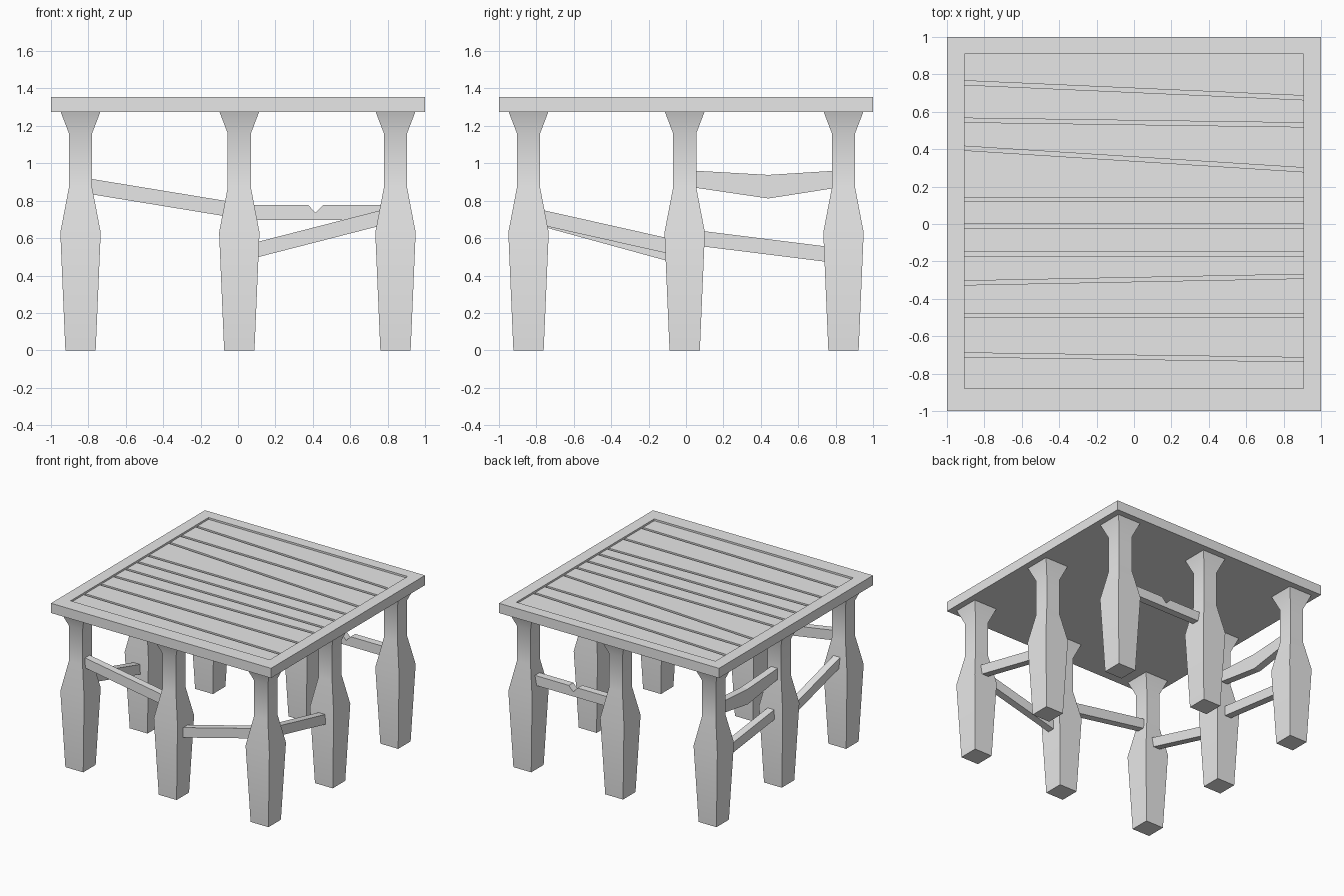
import bpy, bmesh

cube = bpy.data.objects.get("Cube")
if cube:
    bpy.data.objects.remove(cube, do_unlink=True)

grey = bpy.data.materials.new("pale_grey")
grey.use_nodes = True
grey.diffuse_color = (0.8, 0.8, 0.8, 1)
grey.node_tree.nodes["Principled BSDF"].inputs["Base Color"].default_value = (0.8, 0.8, 0.8, 1)


def loft(name, loops, smooth=False):
    """Join loops of points into a closed solid with capped ends."""
    bm = bmesh.new()
    rings = [[bm.verts.new(p) for p in loop] for loop in loops]
    for a, b in zip(rings, rings[1:]):
        for i in range(len(a)):
            j = (i + 1) % len(a)
            bm.faces.new((a[i], a[j], b[j], b[i]))
    bm.faces.new(rings[0])
    bm.faces.new(rings[-1])
    bmesh.ops.recalc_face_normals(bm, faces=bm.faces)
    mesh = bpy.data.meshes.new(name)
    bm.to_mesh(mesh)
    bm.free()
    mesh.materials.append(grey)
    obj = bpy.data.objects.new(name, mesh)
    bpy.context.collection.objects.link(obj)
    if smooth:
        bpy.ops.object.select_all(action='DESELECT')
        obj.select_set(True)
        bpy.context.view_layer.objects.active = obj
        bpy.ops.object.shade_smooth_by_angle()
    return obj


def rect(x0, x1, y0, y1, z):
    return [(x0, y0, z), (x1, y0, z), (x1, y1, z), (x0, y1, z)]


# Tabletop: slab with a raised rim around a shallow tray
BOTTOM, TOP, PLANK_TOP, FLOOR = 1.275, 1.355, 1.34, 1.315
IN_X, FRONT, BACK = 0.905, -0.88, 0.91
loft("tabletop_frame", [
    rect(-1, 1, -1, 1, BOTTOM),
    rect(-1, 1, -1, 1, TOP),
    rect(-IN_X, IN_X, FRONT, BACK, TOP),
    rect(-IN_X, IN_X, FRONT, BACK, FLOOR),
])

# Planks between uneven grooves: (y at left end, y at right end)
GAP = 0.011
grooves = [(FRONT - GAP, FRONT - GAP), (-0.70, -0.725), (-0.49, -0.49),
           (-0.315, -0.28), (-0.16, -0.16), (-0.01, -0.01), (0.13, 0.13),
           (0.405, 0.29), (0.555, 0.53), (0.755, 0.675),
           (BACK + GAP, BACK + GAP)]
for (a0, a1), (b0, b1) in zip(grooves, grooves[1:]):
    loft("plank", [[(-IN_X, a0 + GAP, z), (IN_X, a1 + GAP, z),
                    (IN_X, b1 - GAP, z), (-IN_X, b0 - GAP, z)]
                   for z in (FLOOR, PLANK_TOP)])

# Eight square carved legs around the edge: (height, half width)
leg_profile = [(0, 0.081), (0.63, 0.108), (0.87, 0.062), (1.16, 0.062), (BOTTOM, 0.106)]
LEG = 0.842
for x in (-LEG, 0.007, LEG):
    for y in (-LEG, -0.007, LEG):
        if abs(x) < 0.1 and abs(y) < 0.1:
            continue
        loft("leg", [rect(x - h, x + h, y - h, y + h, z) for z, h in leg_profile], True)


def stretcher(name, axis, side, outline, half=0.03):
    """Extrude an outline of (distance along, height) across the bar."""
    def place(u, z, w):
        return (u, w, z) if axis == 'x' else (w, u, z)
    loft(name, [[place(u, z, side + d) for u, z in outline] for d in (-half, half)])


def straight(u0, z0, u1, z1, t=0.041):
    return [(u0, z0 - t), (u1, z1 - t), (u1, z1 + t), (u0, z0 + t)]


# Straight stretchers, each tilted differently
stretcher("front_right_stretcher", 'x', -LEG, straight(-LEG, 0.885, 0, 0.747))
stretcher("front_left_stretcher", 'x', -LEG, straight(0, 0.512, LEG, 0.728))
stretcher("left_front_stretcher", 'y', LEG, straight(-LEG, 0.726, 0, 0.537))
stretcher("right_front_stretcher", 'y', -LEG, straight(-LEG, 0.723, 0, 0.492))
stretcher("right_back_low_stretcher", 'y', -LEG, straight(0, 0.608, LEG, 0.503))

# Notched stretcher at the back and sagging one on the side
stretcher("back_notched_stretcher", 'x', LEG,
          [(0, 0.697), (LEG, 0.697), (LEG, 0.777), (0.455, 0.777),
           (0.415, 0.735), (0.375, 0.777), (0, 0.777)])
stretcher("right_back_sagging_stretcher", 'y', -LEG,
          [(0, 0.877), (0.44, 0.812), (LEG, 0.875), (LEG, 0.963),
           (0.44, 0.938), (0, 0.963)])
